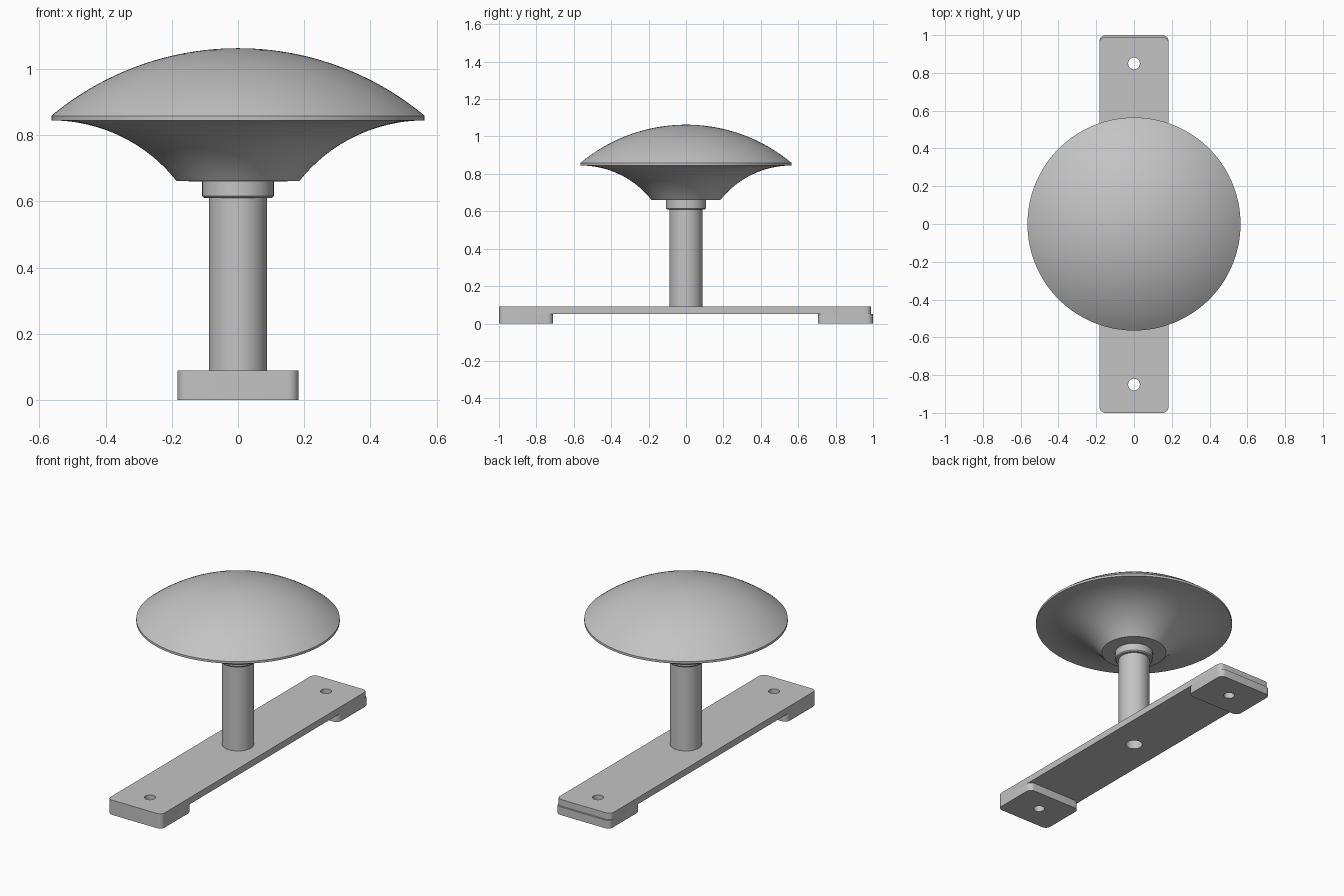
import bpy, bmesh, math

if "Cube" in bpy.data.objects:
    bpy.data.objects.remove(bpy.data.objects["Cube"])

grey = bpy.data.materials.new("plain grey")
grey.diffuse_color = (0.55, 0.55, 0.55, 1)
grey.use_nodes = True
grey.node_tree.nodes["Principled BSDF"].inputs["Base Color"].default_value = grey.diffuse_color


def finish(name, bm):
    """Turn a bmesh into a named grey object."""
    bmesh.ops.recalc_face_normals(bm, faces=bm.faces)
    me = bpy.data.meshes.new(name)
    bm.to_mesh(me)
    bm.free()
    me.materials.append(grey)
    ob = bpy.data.objects.new(name, me)
    bpy.context.collection.objects.link(ob)
    return ob


def activate(ob):
    bpy.ops.object.select_all(action='DESELECT')
    ob.select_set(True)
    bpy.context.view_layer.objects.active = ob


def smooth(ob):
    activate(ob)
    bpy.ops.object.shade_smooth_by_angle(angle=math.radians(30))


def lathe(name, profile, steps=96):
    """Spin an (r, z) profile around the z axis."""
    bm = bmesh.new()
    vs = [bm.verts.new((r, 0, z)) for r, z in profile]
    es = [bm.edges.new(p) for p in zip(vs, vs[1:])]
    bmesh.ops.spin(bm, geom=vs + es, cent=(0, 0, 0), axis=(0, 0, 1),
                   angle=math.tau, steps=steps, use_duplicate=False)
    bmesh.ops.remove_doubles(bm, verts=bm.verts, dist=1e-5)
    ob = finish(name, bm)
    smooth(ob)
    return ob


def plate(name, y0, y1, z0, z1, holes, half=0.183, r=0.032):
    """Flat plate with rounded corners and drilled (y, radius) holes."""
    bm = bmesh.new()
    pts = []
    for i, (cx, cy) in enumerate([(half - r, y1 - r), (r - half, y1 - r),
                                  (r - half, y0 + r), (half - r, y0 + r)]):
        for k in range(9):
            a = (i + k / 8) * math.pi / 2
            pts.append(bm.verts.new((cx + r * math.cos(a), cy + r * math.sin(a), z0)))
    face = bm.faces.new(pts)
    top = bmesh.ops.extrude_face_region(bm, geom=[face])
    bmesh.ops.translate(bm, vec=(0, 0, z1 - z0),
                        verts=[v for v in top['geom'] if isinstance(v, bmesh.types.BMVert)])
    ob = finish(name, bm)
    for y, rad in holes:
        bpy.ops.mesh.primitive_cylinder_add(vertices=32, radius=rad, depth=1, location=(0, y, 0))
        cutter = bpy.context.object
        cutter.hide_render = True
        mod = ob.modifiers.new("hole", 'BOOLEAN')
        mod.operation, mod.solver, mod.object = 'DIFFERENCE', 'EXACT', cutter
        activate(ob)
        bpy.ops.object.modifier_apply(modifier=mod.name)
        bpy.data.objects.remove(cutter)
    smooth(ob)
    return ob


# Base bar with two end holes and a centre hole, standing on two feet
plate("base_bar", -1.0, 0.99, 0.05, 0.09, [(-0.85, 0.031), (0.85, 0.031), (0, 0.048)])
plate("front_foot", -1.0, -0.71, 0, 0.05, [(-0.85, 0.031)])
plate("back_foot", 0.705, 1.0, 0, 0.05, [(0.85, 0.031)])

# Column with a blind bore continuing the centre hole
lathe("column", [(0, 0.3), (0.048, 0.3), (0.048, 0.09), (0.088, 0.09),
                 (0.088, 0.63), (0, 0.63)], 64)

# Collar under the cap
lathe("collar", [(0, 0.61), (0.102, 0.61), (0.108, 0.616), (0.108, 0.66), (0, 0.66)], 64)

# Cap: flat bottom, concave flare, thin rim, shallow dome
RIM, R_FLARE, R_DOME = 0.564, 0.483, 0.881
flare_end = math.asin((RIM - 0.185) / R_FLARE)
dome_end = math.asin(RIM / R_DOME)
cap = [(0, 0.66)]
for i in range(17):
    a = flare_end * (1 - i / 16)
    cap.append((RIM - R_FLARE * math.sin(a), 0.845 - R_FLARE * (1 - math.cos(a))))
for i in range(25):
    a = dome_end * (1 - i / 24)
    cap.append((R_DOME * math.sin(a), 1.063 - R_DOME * (1 - math.cos(a))))
lathe("cap", cap, 128)
